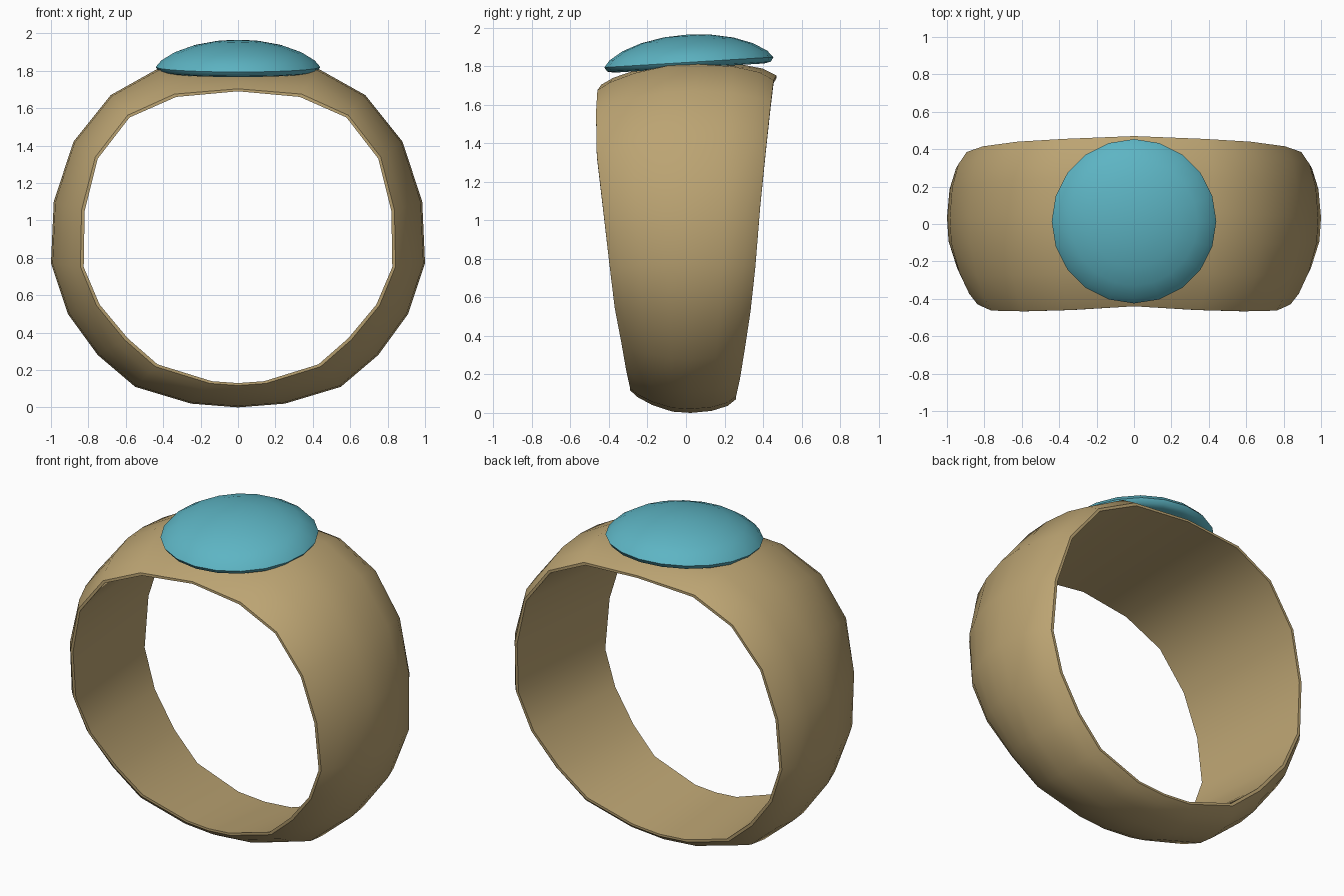
import bpy, bmesh, math
from mathutils import Matrix

if "Cube" in bpy.data.objects:
    bpy.data.objects.remove(bpy.data.objects["Cube"])


def material(name, color):
    m = bpy.data.materials.new(name)
    m.diffuse_color = color
    m.use_nodes = True
    m.node_tree.nodes["Principled BSDF"].inputs["Base Color"].default_value = m.diffuse_color
    return m


def finish(bm, name, mat, angle):
    bmesh.ops.recalc_face_normals(bm, faces=bm.faces)
    mesh = bpy.data.meshes.new(name)
    bm.to_mesh(mesh)
    bm.free()
    mesh.materials.append(mat)
    ob = bpy.data.objects.new(name, mesh)
    bpy.context.collection.objects.link(ob)
    bpy.ops.object.select_all(action='DESELECT')
    ob.select_set(True)
    bpy.context.view_layer.objects.active = ob
    bpy.ops.object.shade_smooth_by_angle(angle=math.radians(angle))
    return ob


gold = material("gold", (0.50, 0.37, 0.17, 1))
teal = material("teal", (0.11, 0.46, 0.55, 1))

# Band stations, bottom to top: inner x, inner z, outer x, outer z, front y, back y
half = [
    (0.00, 0.13, 0.00, 0.00, -0.29, 0.26),
    (0.14, 0.14, 0.25, 0.02, -0.29, 0.26),
    (0.43, 0.23, 0.55, 0.11, -0.31, 0.28),
    (0.59, 0.37, 0.75, 0.28, -0.335, 0.305),
    (0.74, 0.55, 0.91, 0.50, -0.37, 0.335),
    (0.825, 0.75, 1.00, 0.77, -0.395, 0.36),
    (0.82, 1.05, 0.985, 1.10, -0.43, 0.385),
    (0.75, 1.33, 0.88, 1.42, -0.463, 0.415),
    (0.58, 1.55, 0.68, 1.67, -0.467, 0.44),
    (0.33, 1.66, 0.43, 1.81, -0.46, 0.455),
    (0.00, 1.69, 0.00, 1.825, -0.44, 0.47),
]
mirrored = [(-a, b, -c, d, f, k) for a, b, c, d, f, k in half[-2:0:-1]]
stations = half + mirrored

# Cross-section: position across the width, height from inner to outer
section = [(0, 0), (0, 0.1), (0.07, 0.37), (0.21, 0.69), (0.40, 0.95),
           (0.57, 1.0), (0.77, 0.92), (0.92, 0.72), (1, 0.45), (1, 0.35)]

bm = bmesh.new()
loops = []
for ix, iz, ox, oz, yf, yb in stations:
    loops.append([bm.verts.new((ix + (ox - ix) * h, yf + (yb - yf) * t, iz + (oz - iz) * h))
                  for t, h in section])
n, k = len(loops), len(section)
for i in range(n):
    a, b = loops[i], loops[(i + 1) % n]
    for j in range(k):
        bm.faces.new((a[j], b[j], b[(j + 1) % k], a[(j + 1) % k]))
finish(bm, "band", gold, 40)

# Domed round stone, leaning slightly to the front
bm = bmesh.new()
SIDES = 20
rings = [(0.39, -0.025), (0.425, -0.018), (0.44, 0.005), (0.41, 0.04),
         (0.34, 0.083), (0.24, 0.119), (0.12, 0.142)]
loops = [[bm.verts.new((r * math.cos(2 * math.pi * i / SIDES),
                        r * math.sin(2 * math.pi * i / SIDES), z))
          for i in range(SIDES)] for r, z in rings]
for a, b in zip(loops, loops[1:]):
    for i in range(SIDES):
        j = (i + 1) % SIDES
        bm.faces.new((a[i], a[j], b[j], b[i]))
apex = bm.verts.new((0, 0, 0.149))
for i in range(SIDES):
    bm.faces.new((loops[-1][i], loops[-1][(i + 1) % SIDES], apex))
bm.faces.new(loops[0])
bm.transform(Matrix.Translation((0, 0.015, 1.815)) @ Matrix.Rotation(math.radians(3.5), 4, 'X'))
finish(bm, "stone", teal, 50)
